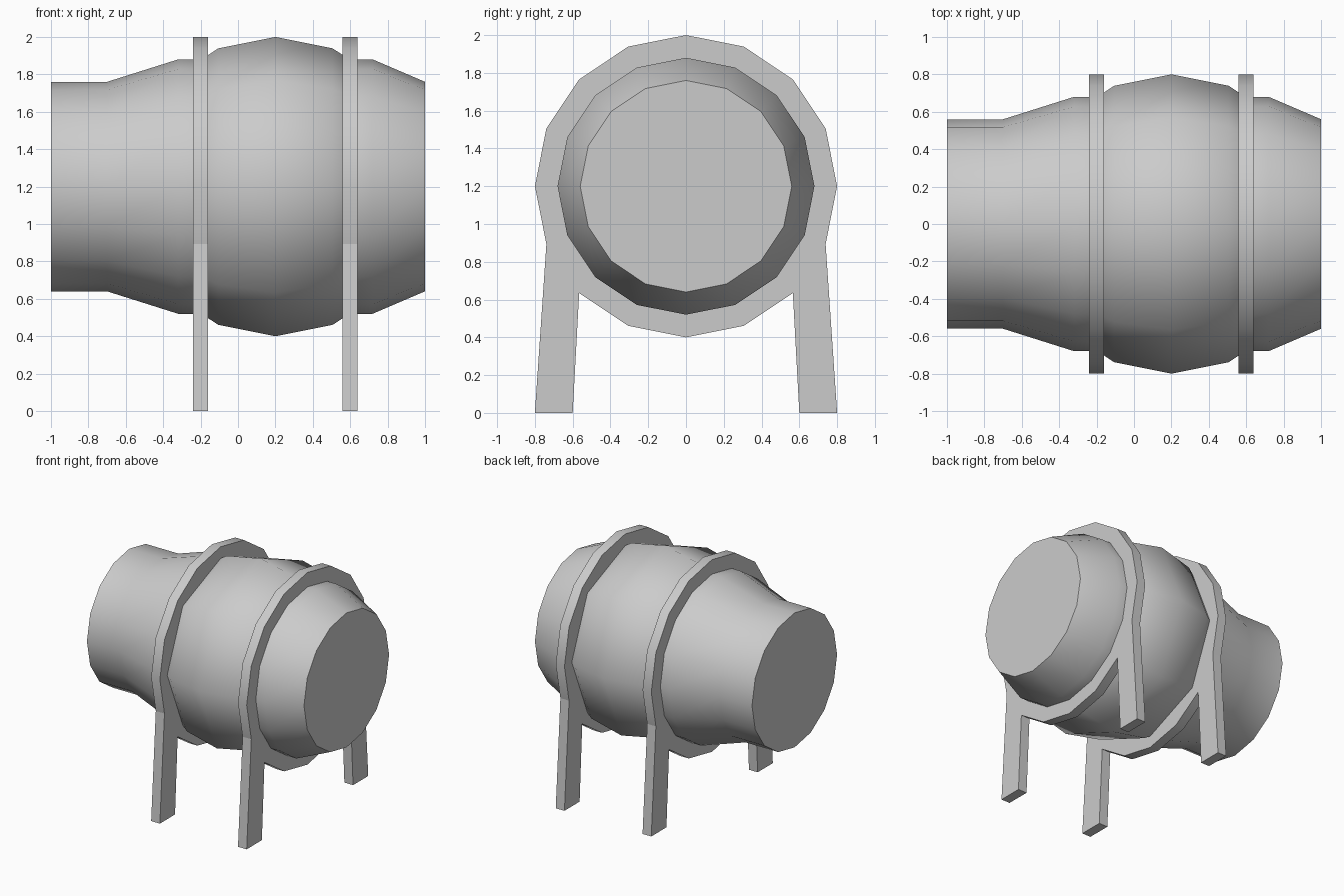
import bpy, bmesh
from math import sin, cos, pi, radians
from mathutils import Matrix

if "Cube" in bpy.data.objects:
    bpy.data.objects.remove(bpy.data.objects["Cube"])

SIDES, AXIS_Z = 16, 1.2


def polar(r, i, n=SIDES):
    a = 2 * pi * i / n
    return r * sin(a), AXIS_Z + r * cos(a)


def finish(name, bm, angle=30):
    bmesh.ops.recalc_face_normals(bm, faces=bm.faces)
    me = bpy.data.meshes.new(name)
    bm.to_mesh(me)
    bm.free()
    ob = bpy.data.objects.new(name, me)
    bpy.context.collection.objects.link(ob)
    bpy.ops.object.select_all(action='DESELECT')
    ob.select_set(True)
    bpy.context.view_layer.objects.active = ob
    bpy.ops.object.shade_smooth_by_angle(angle=radians(angle))
    return ob


def revolve(name, profile, n, angle):
    # (x, radius) profile turned around the drum axis, closed with flat ends
    bm = bmesh.new()
    loops = [[bm.verts.new((x, *polar(r, i, n))) for i in range(n)] for x, r in profile]
    for a, b in zip(loops, loops[1:]):
        for i in range(n):
            j = (i + 1) % n
            bm.faces.new((a[i], a[j], b[j], b[i]))
    bm.faces.new(loops[0])
    bm.faces.new(loops[-1])
    return finish(name, bm, angle)


# Drum ends and the eight-sided bulge between the hoops
revolve("drum_mouth", [(-1, .56), (-.7, .56), (-.32, .68), (-.2, .68)], SIDES, 30)
revolve("drum_base", [(.6, .68), (.72, .68), (1, .56)], SIDES, 30)
revolve("drum_belly", [(-.2, .677), (-.106, .739), (.2, .8), (.506, .739), (.6, .677)], 8, 50)


# Support hoops: flat 16-sided ring with two legs, extruded along x
def support(name, x):
    x0 = x - .04
    bm = bmesh.new()
    outer = [bm.verts.new((x0, *polar(.8, i))) for i in range(SIDES)]
    inner = [bm.verts.new((x0, *polar(.6, i))) for i in range(SIDES)]
    for i in range(SIDES):
        j = (i + 1) % SIDES
        bm.faces.new((outer[i], outer[j], inner[j], inner[i]))
    for s, top, low in ((1, 5, 6), (-1, 11, 10)):
        foot = [bm.verts.new((x0, s * y, 0)) for y in (.6, .8)]
        bm.faces.new((outer[top], outer[low], foot[0], foot[1]))
    ext = bmesh.ops.extrude_face_region(bm, geom=bm.faces[:])
    moved = [v for v in ext["geom"] if isinstance(v, bmesh.types.BMVert)]
    bmesh.ops.translate(bm, verts=moved, vec=(.08, 0, 0))
    ob = finish(name, bm)
    # legs stay flat shaded
    verts = ob.data.vertices
    for p in ob.data.polygons:
        if any(verts[v].co.z < .01 for v in p.vertices):
            p.use_smooth = False


support("rear_support", -.2)
support("front_support", .6)
